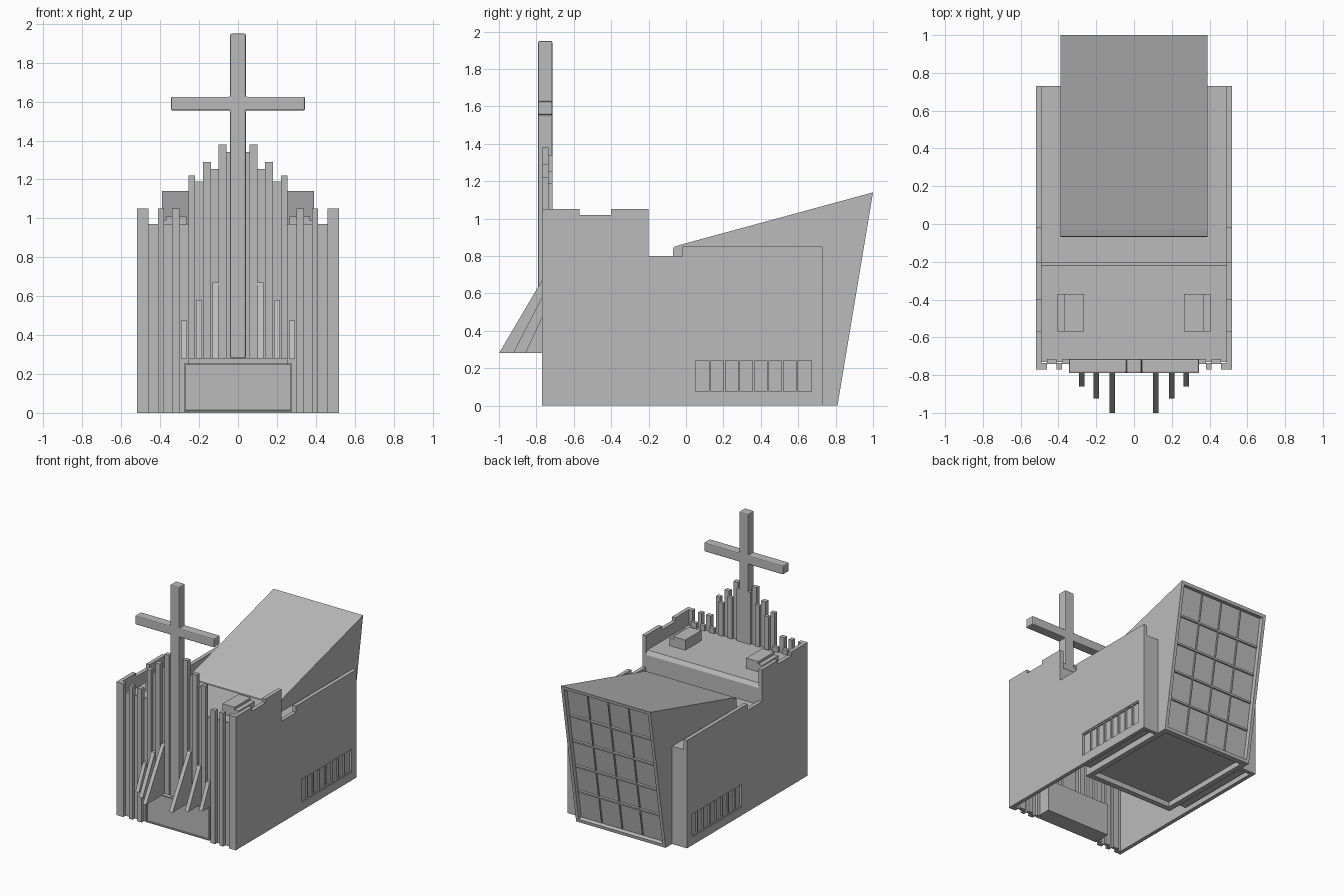
import bpy, bmesh, math
from mathutils import Vector

cube = bpy.data.objects.get("Cube")
if cube:
    bpy.data.objects.remove(cube, do_unlink=True)

mat = bpy.data.materials.new("concrete grey")
mat.use_nodes = True
GREY = (0.5, 0.5, 0.5, 1)
mat.diffuse_color = GREY
mat.node_tree.nodes["Principled BSDF"].inputs["Base Color"].default_value = GREY


def finish(name, bm):
    bmesh.ops.recalc_face_normals(bm, faces=bm.faces)
    mesh = bpy.data.meshes.new(name)
    bm.to_mesh(mesh)
    bm.free()
    mesh.materials.append(mat)
    ob = bpy.data.objects.new(name, mesh)
    bpy.context.collection.objects.link(ob)
    return ob


def box(name, x, y, z):
    """Box from (low, high) pairs on each axis."""
    bm = bmesh.new()
    bmesh.ops.create_cube(bm, size=1)
    for v in bm.verts:
        v.co = [sum(r) / 2 + c * (r[1] - r[0]) for r, c in zip((x, y, z), v.co)]
    return finish(name, bm)


def prism_mesh(pts, lo, hi, axis):
    """Extrude a profile along x (points are y,z) or y (points are x,z)."""
    bm = bmesh.new()
    place = (lambda p, t: (t, p[0], p[1])) if axis == "x" else (lambda p, t: (p[0], t, p[1]))
    face = bm.faces.new([bm.verts.new(place(p, lo)) for p in pts])
    new = bmesh.ops.extrude_face_region(bm, geom=[face])["geom"]
    bmesh.ops.translate(bm, verts=[v for v in new if isinstance(v, bmesh.types.BMVert)],
                        vec=Vector(place((0, 0), hi - lo)))
    bmesh.ops.recalc_face_normals(bm, faces=bm.faces)
    return bm


def prism(name, pts, lo, hi, axis="x"):
    return finish(name, prism_mesh(pts, lo, hi, axis))


def span(s, a, b):
    return tuple(sorted((s * a, s * b)))


# Side walls with stepped parapet, window recess and mullions
WALL = [(-.77, 0), (.73, 0), (.73, .85), (-.02, .85), (-.02, .8), (-.2, .8), (-.2, 1.05),
        (-.4, 1.05), (-.4, 1.02), (-.57, 1.02), (-.57, 1.05), (-.77, 1.05)]
for s, side in ((1, "left"), (-1, "right")):
    wall = prism(side + "_wall", WALL, *span(s, .49, .52))
    cutter = box(side + "_window_cutter", span(s, .503, .6), (.05, .67), (.065, .25))
    cutter.hide_render = True
    cutter.hide_viewport = True
    cutter.display_type = "WIRE"
    cut = wall.modifiers.new("window", "BOOLEAN")
    cut.object = cutter
    cut.solver = "EXACT"
    for i in range(1, 8):
        y = .05 + .62 * i / 8
        box(f"{side}_window_mullion", span(s, .5, .515), (y - .005, y + .005), (.065, .25))
    for z in (.065, .24):
        box(side + "_window_rail", span(s, .5, .515), (.05, .67), (z, z + .01))

    # Side wing behind the wall
    box(side + "_wing_back", span(s, .38, .495), (.7, .73), (0, .77))
    box(side + "_wing_floor", span(s, .41, .48), (.0, .66), (.03, .05))

    # Roof unit with a lower outer shelf
    box(side + "_roof_unit", span(s, .265, .37), (-.57, -.37), (.92, 1.01))
    box(side + "_roof_unit_shelf", span(s, .365, .405), (-.57, -.37), (.92, .99))

# Upper roof with chamfered rear edge, and lower roof
prism("upper_roof", [(-.73, .9), (-.73, .93), (-.22, .93), (-.2, .9)], -.49, .49)
box("roof_step_wall", (-.49, .49), (-.23, -.2), (.74, .9))
box("lower_roof", (-.49, .49), (-.23, .73), (.74, .77))

# Facade slats: (inner x, outer x, top), alternating recessed and proud
SLATS = [(0, .06, 1.34), (.06, .1, 1.38), (.1, .14, 1.19 + .065), (.14, .18, 1.29),
         (.18, .22, 1.19), (.22, .255, 1.22), (.255, .3, .97), (.3, .34, 1.05),
         (.34, .38, .97), (.38, .41, 1.05), (.41, .46, .97), (.46, .5, 1.05)]
for i, (a, b, top) in enumerate(SLATS):
    base = .28 if b < .28 else 0
    depth = (-.77, -.735) if i % 2 else (-.742, -.715)
    if i == 0:
        box("centre_panel", (-b, b), depth, (base, top))
        continue
    for s in (1, -1):
        box("facade_slat", span(s, a, b), depth, (base, top))

# Slanted fins over the entrance
for x, reach, top in ((.115, -1, .67), (.2, -.925, .58), (.277, -.86, .475)):
    for s in (1, -1):
        prism("entrance_fin", [(reach, .28), (-.73, .28), (-.73, top), (-.77, top)],
              *span(s, x - .015, x + .015))

# Entrance box with framed front
bm = prism_mesh([(-.755, .005), (-.62, .005), (-.62, .255), (-.755, .255)], -.278, .278, "x")
front = [f for f in bm.faces if f.normal.y < -.9]
bmesh.ops.inset_region(bm, faces=front, thickness=.012, depth=0)
bmesh.ops.inset_region(bm, faces=front, thickness=.001, depth=-.01)
finish("entrance_box", bm)

# Tall cross
half = [(.04, .28), (.04, 1.555), (.345, 1.555), (.345, 1.625), (.04, 1.625), (.04, 1.95)]
cross = prism("cross", half + [(-x, z) for x, z in reversed(half)], -.79, -.715, "y")
bev = cross.modifiers.new("bevel", "BEVEL")
bev.width = .008
bev.segments = 2
bev.limit_method = "ANGLE"

# Sloping rear hall with recessed rear window and underside
bm = prism_mesh([(-.07, 0), (.81, 0), (1, 1.14), (-.03, .86), (-.065, .848), (-.07, .83)],
                -.39, .39, "x")
rear = [f for f in bm.faces if f.normal.y > .9]
under = [f for f in bm.faces if f.normal.z < -.9]
bmesh.ops.inset_region(bm, faces=rear, thickness=.035, depth=0)
bmesh.ops.inset_region(bm, faces=rear, thickness=.004, depth=-.03)
bmesh.ops.inset_region(bm, faces=under, thickness=.06, depth=0)
bmesh.ops.inset_region(bm, faces=under, thickness=.001, depth=-.04)
finish("rear_hall", bm)

# Rear window grid, tilted with the window
LEAN = math.atan2(.19, 1.14)


def rear_bar(name, x, up, width, height, thick):
    ob = box(name, (-width / 2, width / 2), (-thick / 2, thick / 2), (-height / 2, height / 2))
    ob.rotation_euler.x = -LEAN
    inward = .025
    ob.location = (x, .81 + .19 * up - inward * math.cos(LEAN),
                   1.14 * up + inward * math.sin(LEAN))


for i in range(1, 5):
    rear_bar("rear_window_rail", 0, .035 + .93 * i / 5, .71, .014, .02)
for i in (-1, 0, 1):
    rear_bar("rear_window_mullion", i * .178, .5, .006, 1.08, .014)
